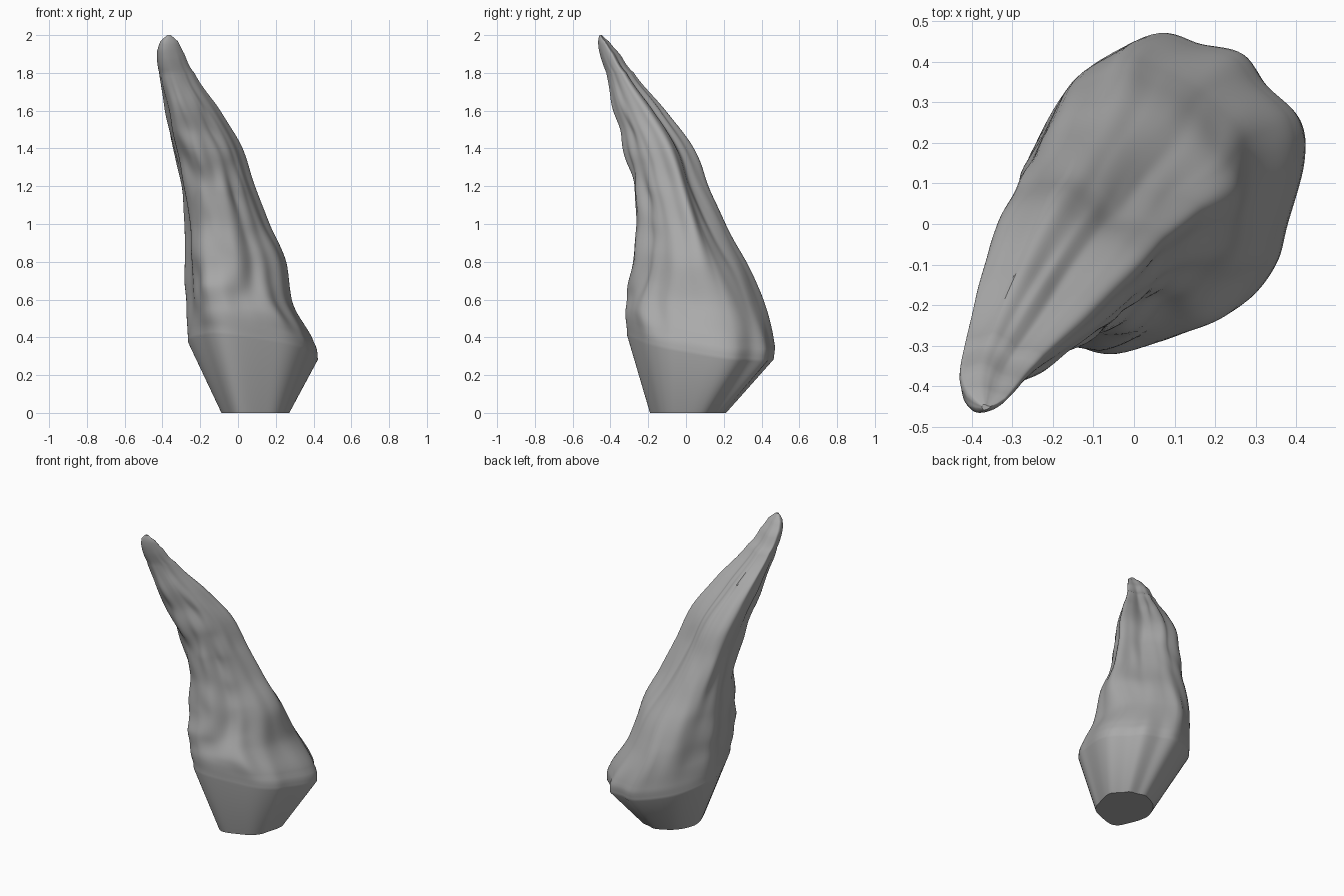
import bpy, bmesh, math
from mathutils import Vector, noise

cube = bpy.data.objects.get("Cube")
if cube:
    bpy.data.objects.remove(cube)

SIDES = 128         # points around each ring
STEPS = 100         # rings above the rim

# Clockwise cross-sections inside a unit box: wide foot and slanted spire
FOOT = [(-.07, 1), (.28, .94), (.57, .88), (.74, .68), (.97, .47), (1, .2), (.88, -.2), (.8, -.45),
        (.6, -.68), (.28, -.83), (-.3, -1), (-.6, -.92), (-.78, -.62), (-.95, -.2), (-.96, .2), (-.65, .7)]
SPIRE = [(-.3, 1), (.03, .87), (.27, .64), (.5, .49), (.8, .4), (1, .26), (.98, .03), (.8, -.3),
         (.53, -.61), (.18, -.86), (-.2, -1), (-.55, -.95), (-.85, -.5), (-.95, 0), (-1, .5), (-.86, .85)]

# Height, then left-to-right and front-to-back limits of the rock
LEVELS = [(.34, -.27, .42, -.31, .46), (.42, -.27, .4, -.315, .465), (.6, -.27, .295, -.32, .415),
          (.8, -.275, .262, -.29, .32), (1, -.28, .165, -.26, .22), (1.2, -.3, .085, -.28, .13),
          (1.4, -.345, .015, -.32, .05), (1.6, -.385, -.105, -.375, -.1),
          (1.8, -.42, -.235, -.42, -.275), (1.9, -.43, -.285, -.455, -.35),
          (1.97, -.41, -.32, -.465, -.41), (2, -.375, -.355, -.458, -.445)]
GROUND = (0, -.09, .27, -.19, .21)

# Lengthwise grooves: place around the outline and depth
GROOVES = [(.8, .016), (2.7, .012), (14.2, .015), (15.3, .016)]


def spline(a, b, c, d, t):
    """Smooth interpolation between b and c."""
    return b + (c - a) * (t / 2) + (a * 2 - b * 5 + c * 4 - d) * (t * t / 2) \
        + ((b - c) * 3 + d - a) * (t ** 3 / 2)


def around(points):
    """Resample a closed outline smoothly."""
    result = []
    count = len(points)
    for i in range(SIDES):
        place = i * count / SIDES
        k = int(place)
        corners = [Vector(points[(k + j) % count]) for j in (-1, 0, 1, 2)]
        result.append(spline(*corners, place - k))
    return result


def limits_at(z):
    """Interpolate the limits of the rock smoothly at a height."""
    last = len(LEVELS) - 1
    k = max(i for i in range(last) if LEVELS[i][0] <= z)
    rows = [LEVELS[min(max(k + j, 0), last)] for j in (-1, 0, 1, 2)]
    t = (z - rows[1][0]) / (rows[2][0] - rows[1][0])
    return [z] + [spline(*column, t) for column in list(zip(*rows))[1:]]


def smoothstep(low, high, value):
    t = min(max((value - low) / (high - low), 0), 1)
    return t * t * (3 - 2 * t)


def place_on(limits, unit):
    """Fit a unit outline point into a rectangle of limits."""
    z, left, right, front, back = limits
    return Vector(((left + right) / 2 + unit.x * (right - left) / 2,
                   (front + back) / 2 + unit.y * (back - front) / 2, z))


def groove_depth(i, z):
    """Total depth of the wandering grooves at one place on the rock."""
    place = i * len(FOOT) / SIDES
    total = 0
    for centre, depth in GROOVES:
        wander = .4 * math.sin(z * 4 + centre * 3)
        strength = .6 + .4 * math.sin(z * 7 + centre * 5)
        total += depth * strength * math.exp(-((place - centre - wander) / .5) ** 2)
    return total


foot, spire = around(FOOT), around(SPIRE)
POCKET = Vector((.13, -.2, .74))


def rock_point(limits, i):
    """One surface point, with lengthwise folds and small chipped hollows."""
    z = limits[0]
    unit = foot[i].lerp(spire[i], smoothstep(.36, 1.15, z))
    point = place_on(limits, unit)
    outward = Vector((unit.x, unit.y, 0)).normalized()
    fade = smoothstep(.34, .55, z) * (1 - smoothstep(1.5, 1.95, z))
    folds = noise.noise(Vector((unit.x * 2.6, unit.y * 2.6, z * 1.5)))
    chips = noise.noise(Vector((unit.x * 2, unit.y * 2, z * 6)))
    frontness = smoothstep(.1, .8, -unit.y)
    relief = .02 * folds + .016 * chips * (.4 + frontness) - groove_depth(i, z)
    point += outward * fade * relief
    # Hollow beside the front shoulder
    gap = (point - POCKET).length / .13
    point -= outward * .035 * math.exp(-gap * gap)
    # Rim is highest at the front and lowest at the back left
    point.z -= (.055 * unit.y + .04 * unit.x) * (1 - smoothstep(.34, .8, z))
    return point


# Loft the rock from the ground outline to the tip
bm = bmesh.new()
rings = [[bm.verts.new(place_on(GROUND, unit)) for unit in foot]]
start, end = LEVELS[0][0], LEVELS[-1][0]
for step in range(STEPS + 1):
    limits = limits_at(start + (end - start) * step / STEPS)
    rings.append([bm.verts.new(rock_point(limits, i)) for i in range(SIDES)])
for lower, upper in zip(rings, rings[1:]):
    for i in range(SIDES):
        j = (i + 1) % SIDES
        bm.faces.new((lower[i], lower[j], upper[j], upper[i]))
bm.faces.new(rings[0])
bm.faces.new(rings[-1])
bmesh.ops.recalc_face_normals(bm, faces=bm.faces)

mesh = bpy.data.meshes.new("rock_spire")
bm.to_mesh(mesh)
bm.free()
rock = bpy.data.objects.new("rock_spire", mesh)
bpy.context.collection.objects.link(rock)

# Plain grey stone
stone = bpy.data.materials.new("grey_stone")
stone.use_nodes = True
grey = (.4, .4, .4, 1)
stone.diffuse_color = grey
stone.node_tree.nodes["Principled BSDF"].inputs["Base Color"].default_value = grey
mesh.materials.append(stone)

bpy.context.view_layer.objects.active = rock
rock.select_set(True)
bpy.ops.object.shade_smooth_by_angle(angle=math.radians(40))
